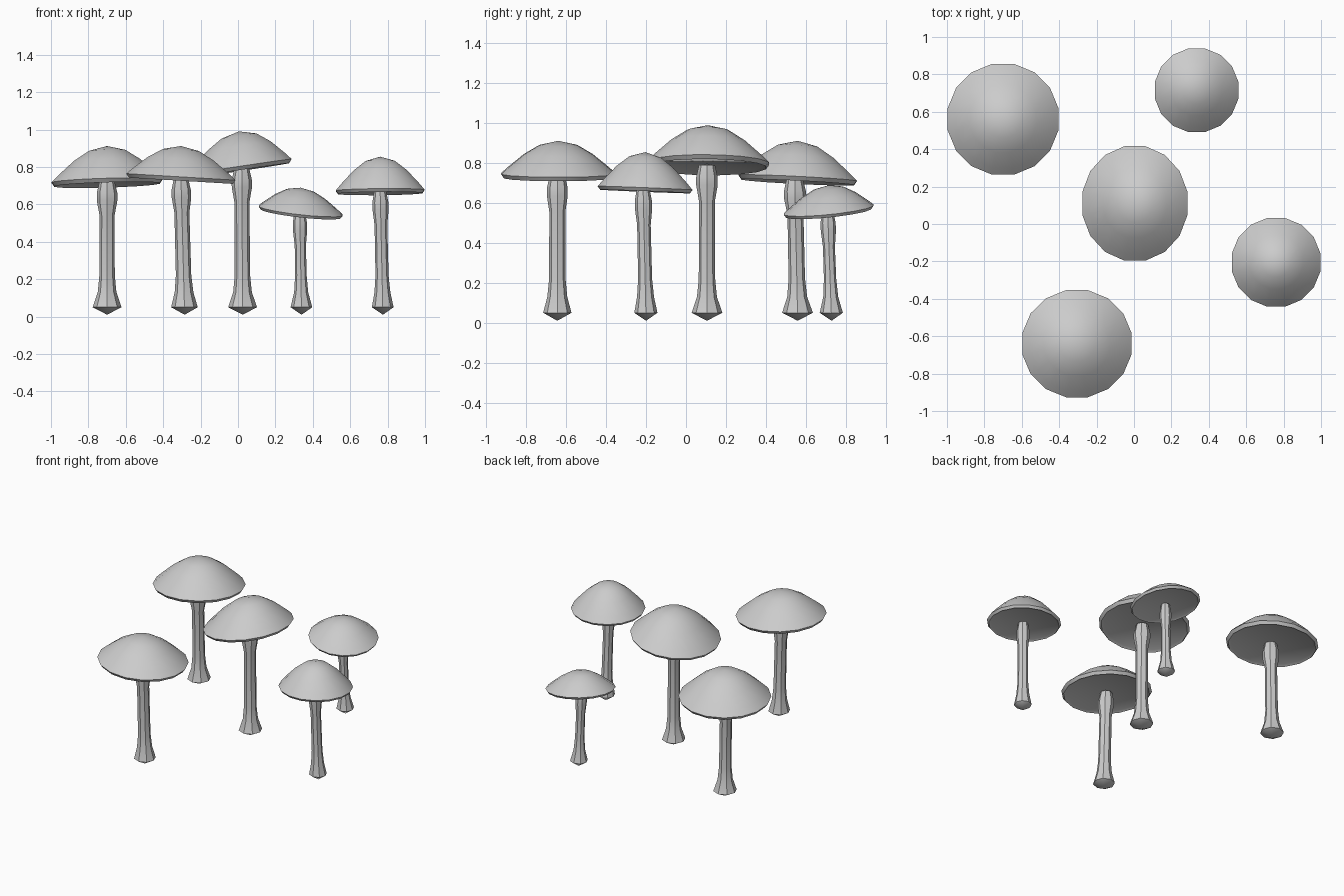
import bpy, bmesh, math
from mathutils import Vector

cube = bpy.data.objects.get("Cube")
if cube:
    bpy.data.objects.remove(cube, do_unlink=True)

grey = bpy.data.materials.new("plain_grey")
grey.use_nodes = True
colour = (0.6, 0.6, 0.6, 1)
grey.diffuse_color = colour
grey.node_tree.nodes["Principled BSDF"].inputs["Base Color"].default_value = colour


def lathe(name, rings, sides, turn=0.0):
    """Skin rings of (centre, x radius, y radius, x slope, y slope); zero radius is a pole."""
    bm = bmesh.new()
    loops = []
    for centre, rx, ry, sx, sy in rings:
        loop = []
        for i in range(sides if rx > 0 else 1):
            a = math.tau * i / sides + turn
            x, y = rx * math.cos(a), ry * math.sin(a)
            loop.append(bm.verts.new(centre + Vector((x, y, sx * x + sy * y))))
        loops.append(loop)
    for low, high in zip(loops, loops[1:]):
        for i in range(sides):
            j = (i + 1) % sides
            quad = [low[i % len(low)], low[j % len(low)], high[j % len(high)], high[i % len(high)]]
            bm.faces.new(list(dict.fromkeys(quad)))
    bmesh.ops.recalc_face_normals(bm, faces=bm.faces)
    mesh = bpy.data.meshes.new(name)
    bm.to_mesh(mesh)
    bm.free()
    mesh.materials.append(grey)
    obj = bpy.data.objects.new(name, mesh)
    bpy.context.collection.objects.link(obj)
    bpy.ops.object.select_all(action="DESELECT")
    obj.select_set(True)
    bpy.context.view_layer.objects.active = obj
    bpy.ops.object.shade_smooth_by_angle(angle=math.radians(40))


# Dome as (radius, height) fractions; underside as (radius, depth) in radii
DOME = [(0, 1), (0.33, 0.87), (0.6, 0.59), (0.88, 0.19), (1, 0)]
UNDER = [(0.95, -0.07), (0.89, -0.035), (0, -0.01)]


def cap(name, centre, rx, ry, height, sx, sy):
    profile = [(r, h * height) for r, h in DOME] + [(r, d * rx) for r, d in UNDER]
    rings = [(Vector(centre) + Vector((0, 0, z)), r * rx, r * ry, sx, sy) for r, z in profile]
    lathe(name, rings, 16, math.pi / 16)


def stem(name, base, top, foot, shaft, neck, height):
    # Pointed foot, slim shaft, swollen neck and tapered top
    levels = [(0.01, 0), (0.05, foot), (0.13, shaft * 1.25), (0.22, shaft * 1.03),
              (height - 0.18, shaft), (height - 0.1, neck), (height - 0.06, neck),
              (height, neck * 0.75), (height + 0.005, 0)]
    rings = []
    for z, r in levels:
        spot = Vector(base).lerp(Vector(top), z / height)
        rings.append((Vector((spot.x, spot.y, z)), r, r, 0, 0))
    lathe(name, rings, 8)


# Each mushroom: cap placement and tilt, then stem placement and radii
MUSHROOMS = {
    "back_right": (((-0.70, 0.56, 0.725), 0.302, 0.302, 0.187, 0.03, -0.05),
                   ((-0.70, 0.56), (-0.70, 0.545), 0.077, 0.04, 0.055, 0.72)),
    "front_right": (((-0.305, -0.64, 0.747), 0.298, 0.292, 0.165, -0.06, 0),
                    ((-0.285, -0.645), (-0.305, -0.645), 0.071, 0.04, 0.052, 0.735)),
    "centre": (((0.005, 0.11, 0.80), 0.287, 0.312, 0.19, 0.15, -0.01),
               ((0.025, 0.105), (0.02, 0.105), 0.077, 0.04, 0.054, 0.79)),
    "back_left": (((0.335, 0.715, 0.567), 0.228, 0.228, 0.122, -0.11, 0.1),
                  ((0.34, 0.73), (0.33, 0.71), 0.058, 0.03, 0.038, 0.56)),
    "front_left": (((0.76, -0.205, 0.675), 0.242, 0.242, 0.18, 0.01, -0.04),
                   ((0.775, -0.20), (0.76, -0.215), 0.058, 0.034, 0.043, 0.67)),
}
for place, (cap_spec, stem_spec) in MUSHROOMS.items():
    cap(place + "_cap", *cap_spec)
    stem(place + "_stem", *stem_spec)
